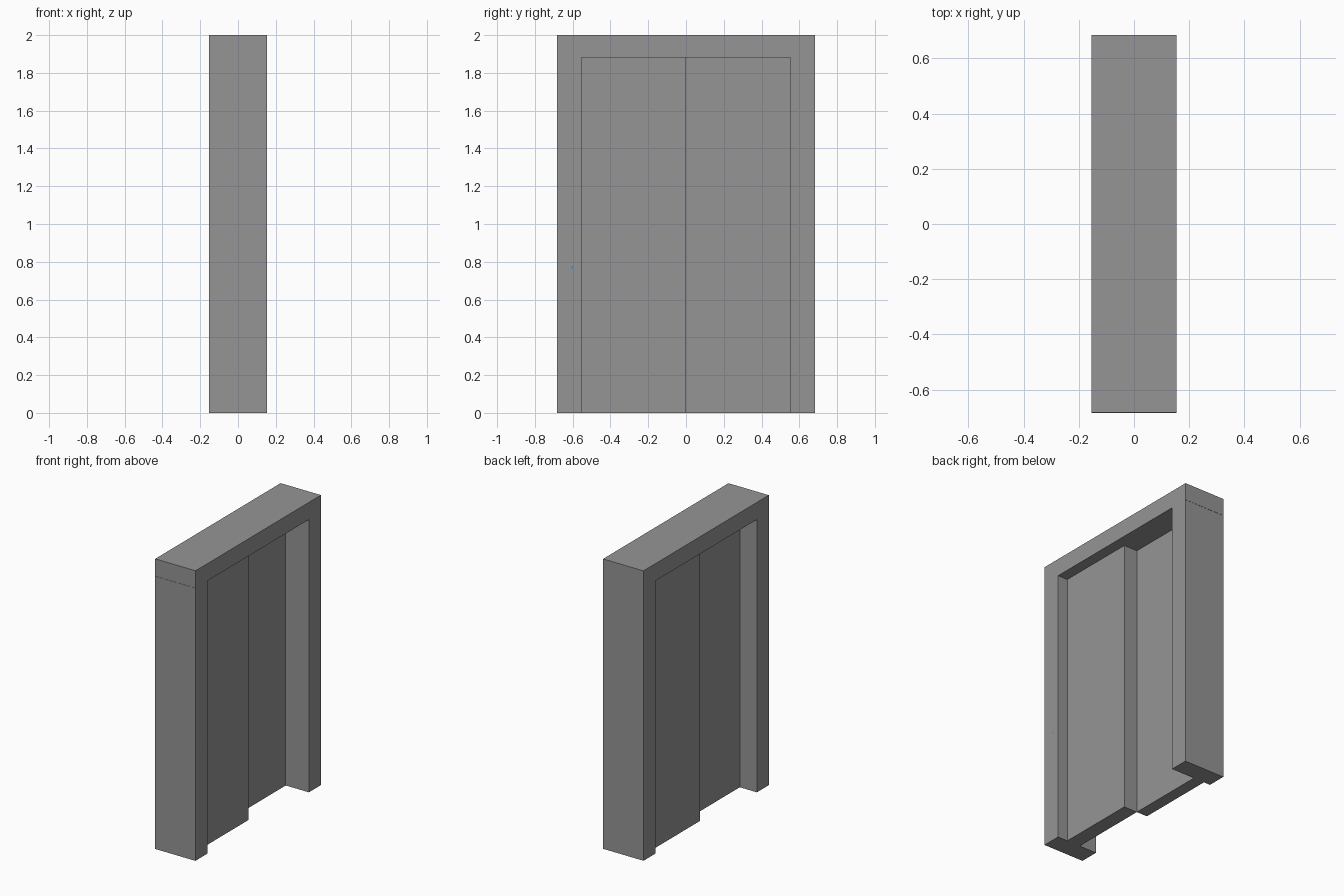
import bpy

if "Cube" in bpy.data.objects:
    bpy.data.objects.remove(bpy.data.objects["Cube"])


def material(name, colour):
    mat = bpy.data.materials.new(name)
    mat.diffuse_color = colour
    mat.use_nodes = True
    mat.node_tree.nodes["Principled BSDF"].inputs["Base Color"].default_value = mat.diffuse_color
    return mat


def box(name, x, y, z, mat):
    """Box from (min, max) ranges on each axis."""
    bpy.ops.mesh.primitive_cube_add(
        size=1, location=[(a + b) / 2 for a, b in (x, y, z)])
    ob = bpy.context.object
    ob.name = name
    ob.scale = [b - a for a, b in (x, y, z)]
    bpy.ops.object.transform_apply(location=False, rotation=False, scale=True)
    ob.data.materials.append(mat)
    return ob


GREY = material("dark_grey", (0.3, 0.3, 0.3, 1))
BLUE = material("button_blue", (0.05, 0.3, 0.55, 1))

DEPTH = (-0.154, 0.154)   # frame thickness
OPEN = 0.553              # half width of the opening
TOP = 1.881               # top of the opening
MID = -0.023              # plane where the two panels slide past each other

# Door frame: header set very slightly sideways over the two jambs
box("header", DEPTH, (-0.6825, 0.684), (TOP, 2.0), GREY)
box("left_jamb", DEPTH, (-0.684, -OPEN), (0, TOP), GREY)
box("right_jamb", DEPTH, (OPEN, 0.6825), (0, TOP), GREY)

# Two staggered sliding panels meeting at the centre
box("left_door_panel", (MID, 0.079), (-OPEN, 0), (0, TOP), GREY)
box("right_door_panel", (-0.105, MID), (0, OPEN), (0, TOP), GREY)

# Tiny blue call button, almost flush with the jamb
box("call_button", (0.15, 0.1545), (-0.607, -0.599), (0.763, 0.778), BLUE)
